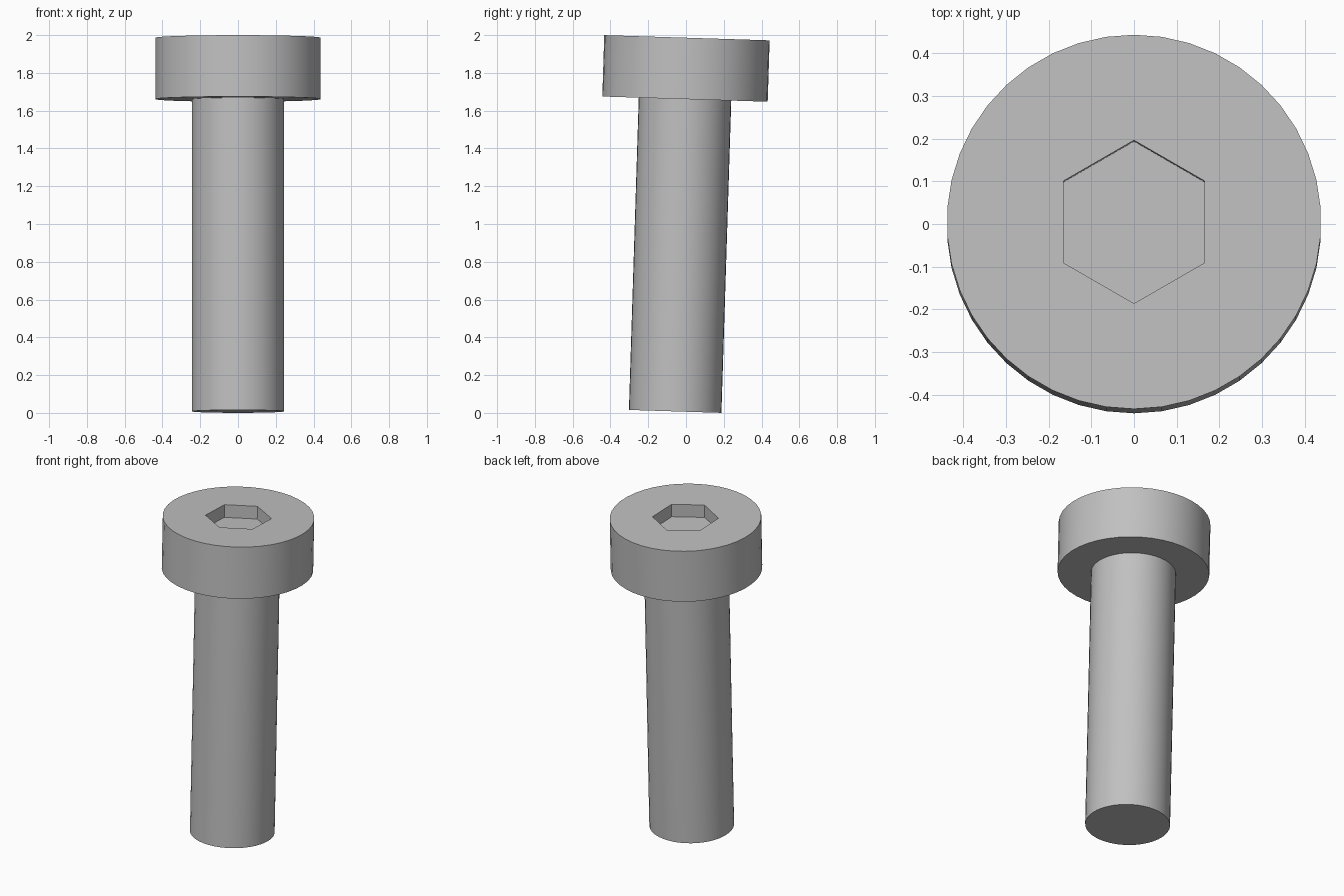
import bpy, bmesh, math
from mathutils import Matrix

cube = bpy.data.objects.get("Cube")
if cube:
    bpy.data.objects.remove(cube)

SIDES = 42
LENGTH = 1.979
HEAD_HEIGHT, HEAD_RADIUS = 0.325, 0.438
SHAFT_RADIUS = 0.245
SOCKET_RADIUS, SOCKET_DEPTH = 0.191, 0.08
TILT = 0.0315

steel = bpy.data.materials.new("grey steel")
steel.use_nodes = True
GREY = (0.53, 0.53, 0.53, 1)
steel.diffuse_color = GREY
steel.node_tree.nodes["Principled BSDF"].inputs["Base Color"].default_value = GREY

# The bolt leans slightly; its origin is the centre of the head's top
lean = Matrix.Translation((0, 0.005, 1.986)) @ Matrix.Rotation(-TILT, 4, "X")


def ring(bm, radius, z, sides=SIDES):
    """Closed loop of vertices with one corner on the y axis."""
    angles = [math.pi / 2 + math.tau * i / sides for i in range(sides)]
    return [bm.verts.new((radius * math.cos(a), radius * math.sin(a), z)) for a in angles]


def wall(bm, a, b):
    """Quads joining two loops of equal length."""
    for i in range(len(a)):
        j = (i + 1) % len(a)
        bm.faces.new((a[i], a[j], b[j], b[i]))


def annulus(bm, a, b):
    """Flat face filling the gap between two loops."""
    edges = []
    for loop in (a, b):
        for i, v in enumerate(loop):
            pair = (v, loop[(i + 1) % len(loop)])
            edges.append(bm.edges.get(pair) or bm.edges.new(pair))
    bmesh.ops.triangle_fill(bm, edges=edges, use_beauty=True)


def finish(bm, name):
    bmesh.ops.recalc_face_normals(bm, faces=bm.faces)
    mesh = bpy.data.meshes.new(name)
    bm.to_mesh(mesh)
    bm.free()
    mesh.materials.append(steel)
    obj = bpy.data.objects.new(name, mesh)
    obj.matrix_world = lean
    bpy.context.collection.objects.link(obj)
    bpy.ops.object.select_all(action="DESELECT")
    obj.select_set(True)
    bpy.context.view_layer.objects.active = obj
    bpy.ops.object.shade_smooth_by_angle(angle=math.radians(30))


# Head with hexagonal socket and flat underside
bm = bmesh.new()
rim = ring(bm, HEAD_RADIUS, 0)
base = ring(bm, HEAD_RADIUS, -HEAD_HEIGHT)
socket_rim = ring(bm, SOCKET_RADIUS, 0, 6)
socket_floor = ring(bm, SOCKET_RADIUS, -SOCKET_DEPTH, 6)
wall(bm, rim, base)
wall(bm, socket_rim, socket_floor)
bm.faces.new(socket_floor)
bm.faces.new(base)
annulus(bm, rim, socket_rim)
finish(bm, "head")

# Plain round shaft
bm = bmesh.new()
top = ring(bm, SHAFT_RADIUS, -HEAD_HEIGHT)
tip = ring(bm, SHAFT_RADIUS, -LENGTH)
wall(bm, top, tip)
bm.faces.new(tip)
bm.faces.new(top)
finish(bm, "shaft")
